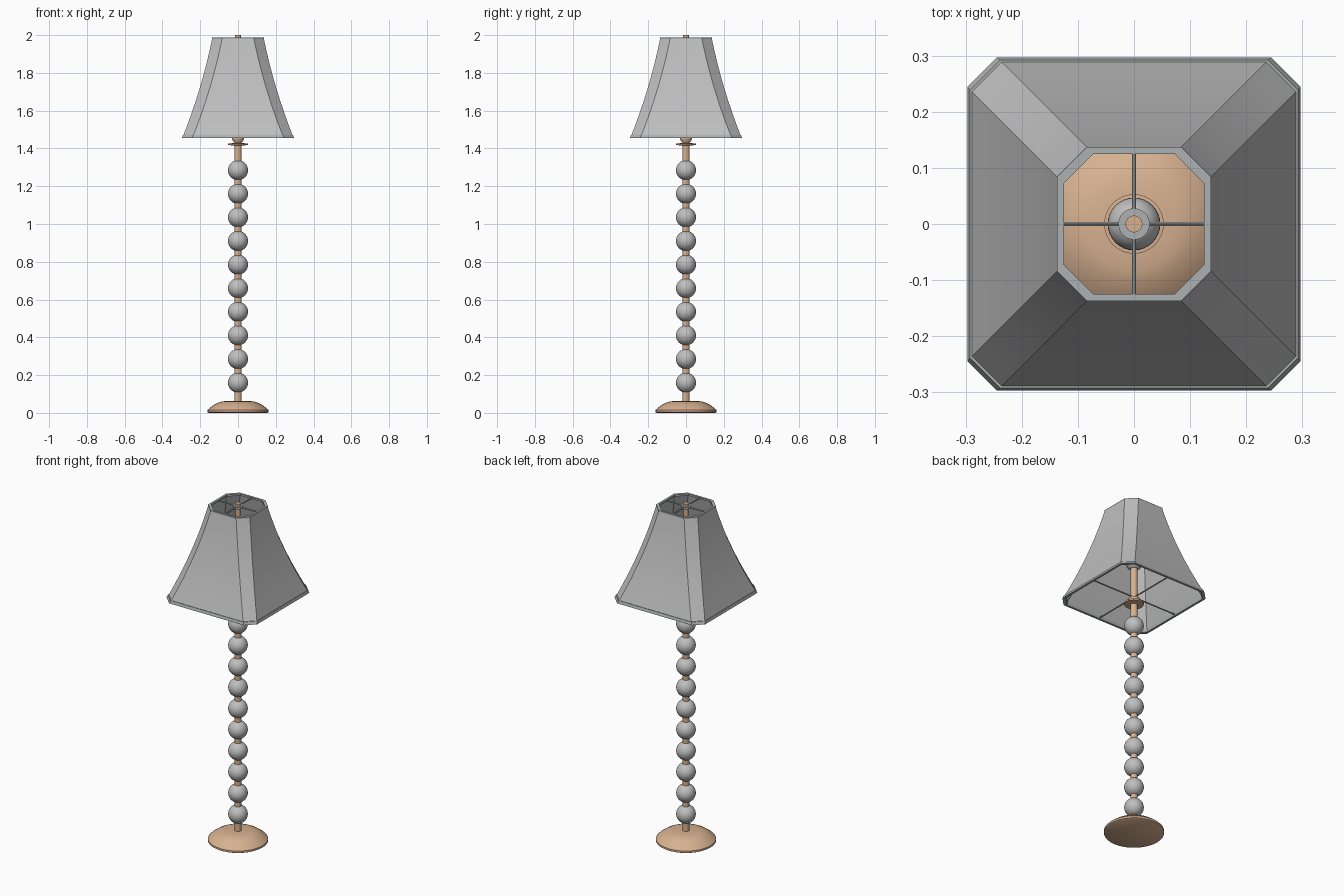
import bpy, bmesh, math

if "Cube" in bpy.data.objects:
    bpy.data.objects.remove(bpy.data.objects["Cube"], do_unlink=True)


def material(name, rgb):
    m = bpy.data.materials.new(name)
    m.use_nodes = True
    m.diffuse_color = (*rgb, 1)
    bsdf = m.node_tree.nodes["Principled BSDF"]
    bsdf.inputs["Base Color"].default_value = (*rgb, 1)
    return m


GREY = material("shade grey", (0.52, 0.52, 0.52))
TRIM = material("trim grey", (0.42, 0.44, 0.44))
TAN = material("warm tan", (0.68, 0.44, 0.28))


def circle(r, n=32):
    return [(r * math.cos(2 * math.pi * i / n), r * math.sin(2 * math.pi * i / n)) for i in range(n)]


def cut_square(h, cut=0.053):
    # square of half width h with cut corners
    f = h - cut
    return [(h, -f), (h, f), (f, h), (-f, h), (-h, f), (-h, -f), (-f, -h), (f, -h)]


def stack(name, profile, mat, outline=circle, closed=False):
    # sweeps a (radius, z) profile around the vertical axis along an outline
    bm = bmesh.new()
    rings = [[bm.verts.new((x, y, z)) for x, y in outline(r)] for r, z in profile]
    pairs = list(zip(rings, rings[1:]))
    if closed:
        pairs.append((rings[-1], rings[0]))
    else:
        bm.faces.new(rings[0][::-1])
        bm.faces.new(rings[-1])
    for a, b in pairs:
        n = len(a)
        for i in range(n):
            j = (i + 1) % n
            bm.faces.new((a[i], a[j], b[j], b[i]))
    bmesh.ops.recalc_face_normals(bm, faces=bm.faces)
    mesh = bpy.data.meshes.new(name)
    bm.to_mesh(mesh)
    bm.free()
    ob = bpy.data.objects.new(name, mesh)
    bpy.context.collection.objects.link(ob)
    return finish(ob, name, mat)


def finish(ob, name, mat):
    ob.name = name
    ob.data.materials.append(mat)
    bpy.ops.object.select_all(action="DESELECT")
    bpy.context.view_layer.objects.active = ob
    ob.select_set(True)
    bpy.ops.object.shade_smooth_by_angle(angle=math.radians(35))
    return ob


def ball(name, r, z, mat):
    bpy.ops.mesh.primitive_uv_sphere_add(segments=32, ring_count=16, radius=r, location=(0, 0, z))
    return finish(bpy.context.object, name, mat)


def spokes(name, reach, z):
    # two crossing wires from rim to rim
    for axis, rot in (("x", (0, math.pi / 2, 0)), ("y", (math.pi / 2, 0, 0))):
        bpy.ops.mesh.primitive_cylinder_add(vertices=10, radius=0.004, depth=2 * reach,
                                            location=(0, 0, z), rotation=rot)
        finish(bpy.context.object, f"{name}_{axis}", TRIM)


# Domed foot
stack("base", [(0.155, 0), (0.162, 0.004), (0.162, 0.015), (0.150, 0.026), (0.128, 0.042),
               (0.105, 0.054), (0.083, 0.061), (0.05, 0.063), (0.019, 0.064)], TAN)

# Pole with stacked balls
stack("pole", [(0.019, 0.05), (0.019, 1.64)], TAN)
for i in range(10):
    ball(f"ball_{i + 1}", 0.053, 0.16 + i * 0.125, GREY)

# Collar under the shade
stack("collar_disc", [(0.018, 1.415), (0.052, 1.418), (0.053, 1.426), (0.018, 1.429)], TAN)
stack("collar_cup", [(0.018, 1.428), (0.031, 1.448), (0.031, 1.454), (0.018, 1.456)], TAN)

# Bulb, top rod, hub and finial
ball("bulb", 0.047, 1.68, GREY)
stack("top_rod", [(0.013, 1.70), (0.013, 1.98)], TAN)
stack("hub", [(0.028, 1.976), (0.028, 1.988)], TRIM)
stack("finial", [(0.015, 1.97), (0.015, 2.0)], TAN)

# Flared shade: outer wall down, inner wall back up
wall = []
for i in range(9):
    t = i / 8
    wall.append((0.136 + 0.105 * t + 0.050 * t * t, 1.985 - 0.52 * t))
inner = [(r - 0.005, z) for r, z in reversed(wall)]
stack("shade", wall + inner, GREY, cut_square, closed=True)

# Rims and wire spokes
stack("top_rim", [(0.137, 1.978), (0.137, 1.988), (0.125, 1.988), (0.125, 1.978)],
      TRIM, cut_square, closed=True)
stack("bottom_rim", [(0.297, 1.455), (0.292, 1.471), (0.281, 1.471), (0.284, 1.455)],
      TRIM, cut_square, closed=True)
spokes("top_spoke", 0.128, 1.982)
spokes("bottom_spoke", 0.286, 1.463)
